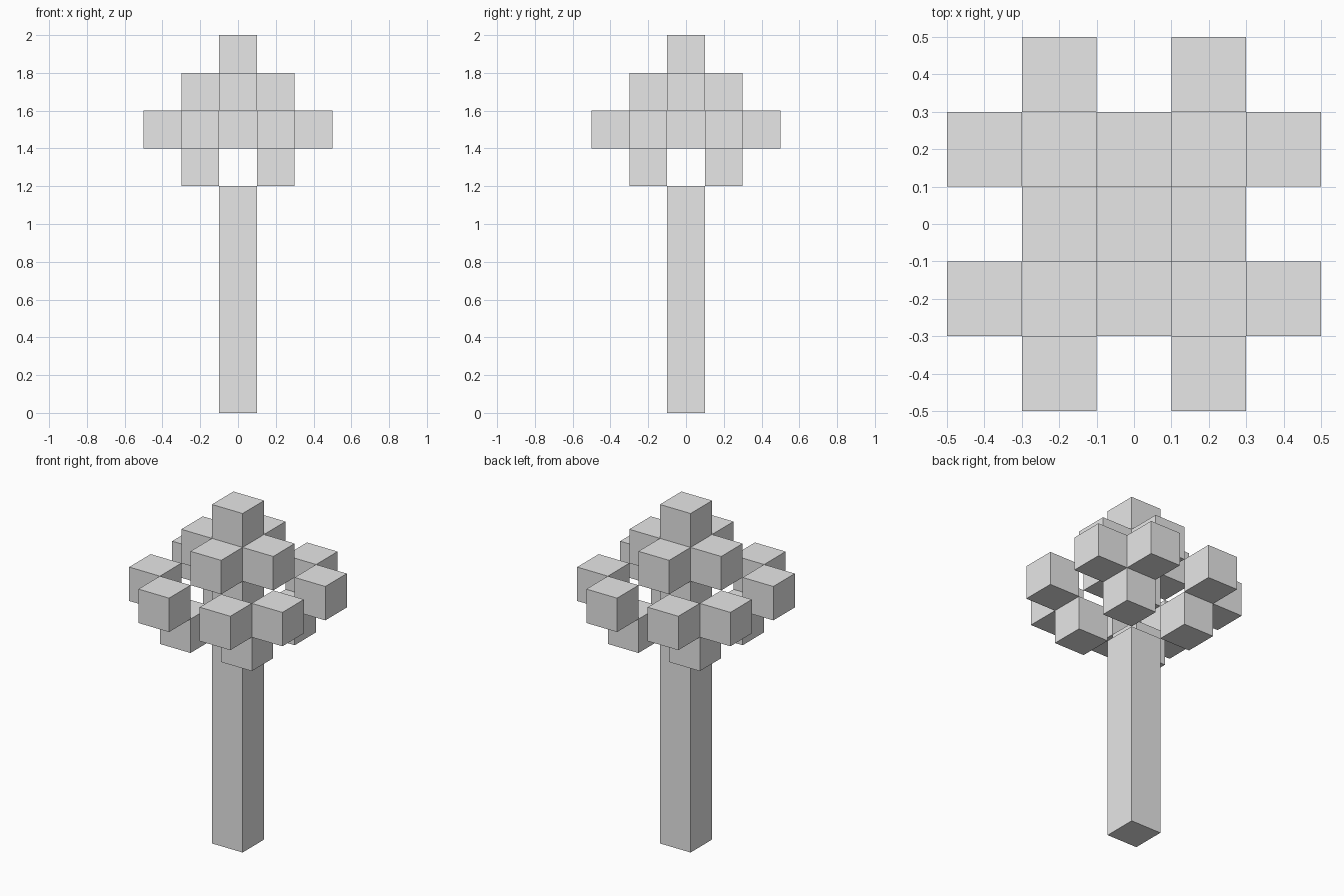
import bpy

cube = bpy.data.objects.get("Cube")
if cube:
    bpy.data.objects.remove(cube, do_unlink=True)

UNIT = 0.2

# Single plain grey
grey = bpy.data.materials.new("plain_grey")
grey.use_nodes = True
colour = (0.8, 0.8, 0.8, 1)
grey.diffuse_color = colour
grey.node_tree.nodes["Principled BSDF"].inputs["Base Color"].default_value = colour


def block(name, x, y, level, height=1):
    """Block on the grid; level counts whole units above the ground."""
    bpy.ops.mesh.primitive_cube_add(
        size=1, location=(x * UNIT, y * UNIT, (level + height / 2) * UNIT))
    obj = bpy.context.object
    obj.name = name
    obj.scale = (UNIT, UNIT, UNIT * height)
    bpy.ops.object.transform_apply(location=False, rotation=False, scale=True)
    obj.data.materials.append(grey)


def ring(name, x, y, level):
    """Four blocks, turned in quarter steps about the trunk."""
    for i in range(4):
        block(f"{name}_{i + 1}", x, y, level)
        x, y = -y, x


# Trunk
block("trunk", 0, 0, 0, height=6)

# Foliage, from the lowest layer up
ring("lower_leaf", 1, 1, 6)
block("core_leaf", 0, 0, 7)
ring("outer_leaf_a", 2, 1, 7)
ring("outer_leaf_b", 1, 2, 7)
ring("upper_leaf", 1, 0, 8)
block("top_leaf", 0, 0, 9)
